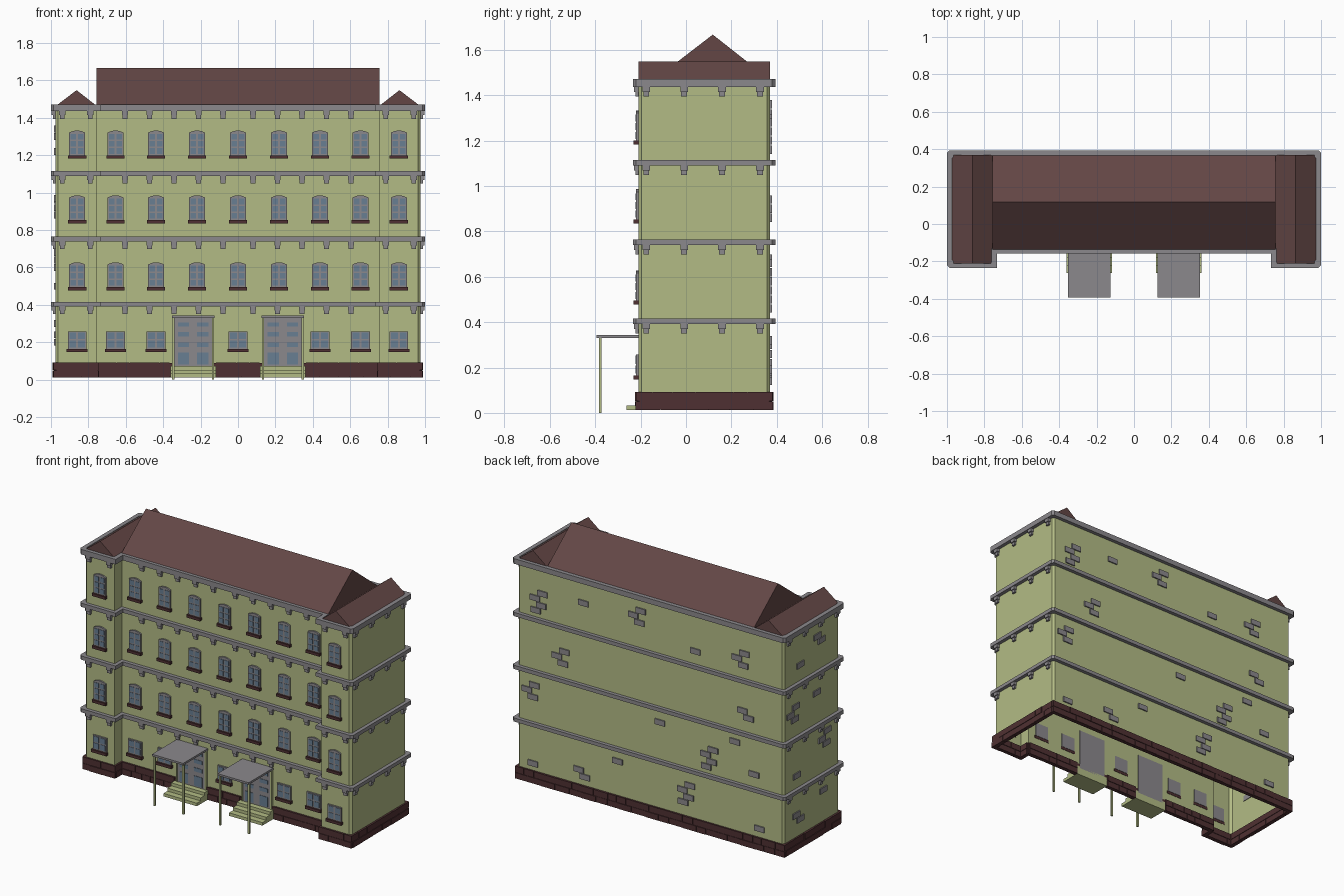
import bpy, bmesh, random
from mathutils import Matrix, Vector

random.seed(4)
cube = bpy.data.objects.get("Cube")
if cube:
    bpy.data.objects.remove(cube)


def material(name, rgb):
    m = bpy.data.materials.new(name)
    m.use_nodes = True
    m.diffuse_color = (*rgb, 1)
    m.node_tree.nodes["Principled BSDF"].inputs["Base Color"].default_value = (*rgb, 1)
    return m


GREEN = material("pale green plaster", (.45, .50, .235))
GREY = material("grey trim", (.26, .25, .265))
MAROON = material("maroon roof", (.125, .062, .06))
DARK = material("dark maroon stone", (.078, .03, .032))
BLUE = material("blue glass", (.14, .21, .29))

parts = {}


def part(name, mat):
    """Mesh under construction for a named part."""
    if name not in parts:
        parts[name] = (bmesh.new(), mat)
    return parts[name][0]


def box(bm, x0, x1, y0, y1, z0, z1):
    mid = Vector((x0 + x1, y0 + y1, z0 + z1)) / 2
    size = Matrix.Diagonal((abs(x1 - x0), abs(y1 - y0), abs(z1 - z0), 1))
    bmesh.ops.create_cube(bm, size=1, matrix=Matrix.Translation(mid) @ size)


def prism(bm, points, step):
    """Extrude a closed 3D outline along a vector."""
    face = bm.faces.new([bm.verts.new(p) for p in points])
    out = bmesh.ops.extrude_face_region(bm, geom=[face], use_keep_orig=True)
    verts = [v for v in out["geom"] if isinstance(v, bmesh.types.BMVert)]
    bmesh.ops.translate(bm, verts=verts, vec=step)


# Footprint: a centre block with two wings standing forward
SIDE, BACK, WING, INNER, CENTRE = .976, .37, -.21, .757, -.135
C = .014


def footprint(d):
    """Plan outline offset outward by d, with clipped outer corners."""
    x, b, w, i, c = SIDE + d, BACK + d, WING - d, INNER - d, CENTRE - d
    half = [(i, c), (i, w), (x - C, w), (x, w + C), (x, b - C), (x - C, b)]
    return half + [(-px, py) for px, py in reversed(half)]


def band(bm, d_in, d_out, z0, z1):
    """Hollow ring following the footprint."""
    loops = [[bm.verts.new((*p, z)) for p in footprint(d)]
             for d, z in ((d_in, z0), (d_out, z0), (d_out, z1), (d_in, z1))]
    n = len(loops[0])
    for k in range(4):
        a, b = loops[k], loops[(k + 1) % 4]
        for j in range(n):
            bm.faces.new((a[j], a[(j + 1) % n], b[(j + 1) % n], b[j]))


# Walls, open below
band(part("walls", GREEN), -.006, 0, .03, 1.46)

# Cornices with stepped brackets below
FLOORS = [(.392, .416), (.74, .765), (1.09, 1.115), (1.437, 1.471)]


def bracket(x, y, nx, ny, z):
    for name, w, out, top, low in (("bracket_caps", .017, .02, 0, .022),
                                   ("bracket_feet", .013, .013, .022, .042)):
        ax, ay = w * abs(ny), w * abs(nx)
        box(part(name, GREY), x - ax, x + ax + nx * out, y - ay, y + ay + ny * out,
            z - low, z - top)


for z0, z1 in FLOORS:
    band(part("cornices", GREY), -.004, .024, z0, z1)
    for s in (-1, 1):
        for x in (.79, .94):
            bracket(s * x, WING, 0, -1, z0)
        for k in range(5):
            bracket(s * (.08 + .131 * k), CENTRE, 0, -1, z0)
        for k in range(4):
            bracket(s * SIDE, -.175 + .167 * k, s, 0, z0)

# Roofs: long main gable and a cross gable on each wing
EAVE = 1.465
prism(part("main_roof", MAROON),
      [(-INNER, CENTRE - .01, EAVE), (-INNER, BACK + .005, EAVE), (-INNER, .118, 1.667)],
      (2 * INNER, 0, 0))
for s in (-1, 1):
    prism(part("wing_roofs", MAROON),
          [(s * .757, WING, EAVE), (s * .972, WING, EAVE), (s * .863, WING, 1.548)],
          (0, BACK - WING, 0))


# Windows
def window(x, y, z0, z1, w, rows, arch):
    h = w / 2
    top = [(h, z1 - arch), (h * .5, z1 - arch * .25), (0, z1),
           (-h * .5, z1 - arch * .25), (-h, z1 - arch)]
    outline = [(x + px, y + .01, pz) for px, pz in [(-h, z0), (h, z0)] + top]
    prism(part("window_frames", GREY), outline, (0, -.02, 0))
    box(part("window_sills", DARK), x - h - .006, x + h + .006, y + .008, y - .022,
        z0 - .018, z0)
    # Two columns of panes
    rim, step = .008, (z1 - arch - z0 - .006) / rows
    for s in (-1, 1):
        for r in range(rows):
            box(part("window_panes", BLUE), x + s * .005, x + s * (h - rim),
                y - .009, y - .0125, z0 + rim + r * step, z0 + (r + 1) * step)


COLUMNS = [-.86, -.655, -.438, -.219, 0, .219, .438, .655, .86]
for x in COLUMNS:
    face = WING if abs(x) > INNER else CENTRE
    if abs(x) != .219:
        window(x, face, .165, .258, .1, 2, 0)
    for sill in (.495, .853, 1.2):
        window(x, face, sill, sill + .133, .086, 3, .012)

# Entrances: door, steps, canopy and posts
for cx in (-.24, .24):
    box(part("doors", GREY), cx - .1, cx + .1, CENTRE + .01, CENTRE - .012, .06, .335)
    for s in (-1, 1):
        for z0, z1 in ((.08, .145), (.175, .2), (.23, .255), (.285, .305)):
            box(part("door_panes", BLUE), cx + s * .022, cx + s * .082,
                CENTRE - .011, CENTRE - .015, z0, z1)
        box(part("canopy_posts", GREEN), cx + s * .1, cx + s * .112,
            -.384, -.372, 0, .332)
        box(part("door_jambs", GREEN), cx + s * .1, cx + s * .11,
            CENTRE, CENTRE - .016, .06, .335)
    for k in range(3):
        box(part("entrance_steps", GREEN), cx - .122, cx + .122,
            CENTRE + .01, -.262 + .04 * k, .012 + .02 * k, .032 + .02 * k)
    box(part("canopies", GREY), cx - .114, cx + .114, -.394, CENTRE, .331, .344)


# Stone plinth: two courses of uneven blocks
def stones(start, end, normal):
    a, b, n = Vector(start), Vector(end), Vector(normal)
    length, run = (b - a).length, (b - a).normalized()
    for z0, z1 in ((.012, .05), (.053, .093)):
        t = 0
        while t < length:
            step = random.uniform(.06, .11)
            if length - t - step < .04:
                step = length - t
            p = a + run * t - n * .014
            q = a + run * (t + step - .002) + n * random.uniform(.011, .015)
            box(part("plinth_stones", DARK), p.x, q.x, p.y, q.y, z0, z1)
            t += step


E = .012
stones((-SIDE - E, BACK), (SIDE + E, BACK), (0, 1))
stones((-INNER, CENTRE), (-.363, CENTRE), (0, -1))
stones((-.117, CENTRE), (.117, CENTRE), (0, -1))
stones((.363, CENTRE), (INNER, CENTRE), (0, -1))
for s in (-1, 1):
    stones((s * SIDE, WING), (s * SIDE, BACK), (s, 0))
    stones((s * INNER, WING), (s * INNER, CENTRE), (-s, 0))
    stones((s * (INNER - E), WING), (s * (SIDE + E), WING), (0, -1))
band(part("plinth_core", DARK), -.008, .009, .014, .09)

# Exposed bricks on the back and one side wall: (position, height, count)
ZIGZAG = [(0, 0), (.045, .04), (-.01, .08), (.04, -.04)]
BACK_BRICKS = [(.8, 1.2, 4), (.49, 1.3, 1), (.08, 1.28, 3), (.64, .86, 3), (.86, .58, 3),
               (-.07, .66, 1), (-.33, 1.2, 1), (-.68, 1.2, 3), (-.62, .68, 1),
               (-.45, .5, 4), (-.28, .22, 4), (.48, .15, 2), (.24, .32, 1),
               (.86, .14, 1), (-.8, .15, 1), (-.76, .5, 1), (-.72, .86, 2)]
SIDE_BRICKS = [(-.02, 1.3, 2), (.2, 1.22, 1), (.26, .88, 3), (.03, .97, 1),
               (-.07, .6, 3), (.24, .5, 1), (-.04, .3, 1), (.2, .2, 2)]
for u, z, count in BACK_BRICKS:
    for du, dz in ZIGZAG[:count]:
        box(part("back_bricks", GREY), u + du - .036, u + du + .036,
            BACK - .01, BACK + .008, z + dz - .018, z + dz + .018)
for u, z, count in SIDE_BRICKS:
    for du, dz in ZIGZAG[:count]:
        box(part("side_bricks", GREY), -SIDE + .01, -SIDE - .008,
            u + du - .036, u + du + .036, z + dz - .018, z + dz + .018)

# Turn every part into an object
for name, (bm, mat) in parts.items():
    bmesh.ops.recalc_face_normals(bm, faces=bm.faces)
    mesh = bpy.data.meshes.new(name)
    bm.to_mesh(mesh)
    bm.free()
    mesh.materials.append(mat)
    bpy.context.scene.collection.objects.link(bpy.data.objects.new(name, mesh))
